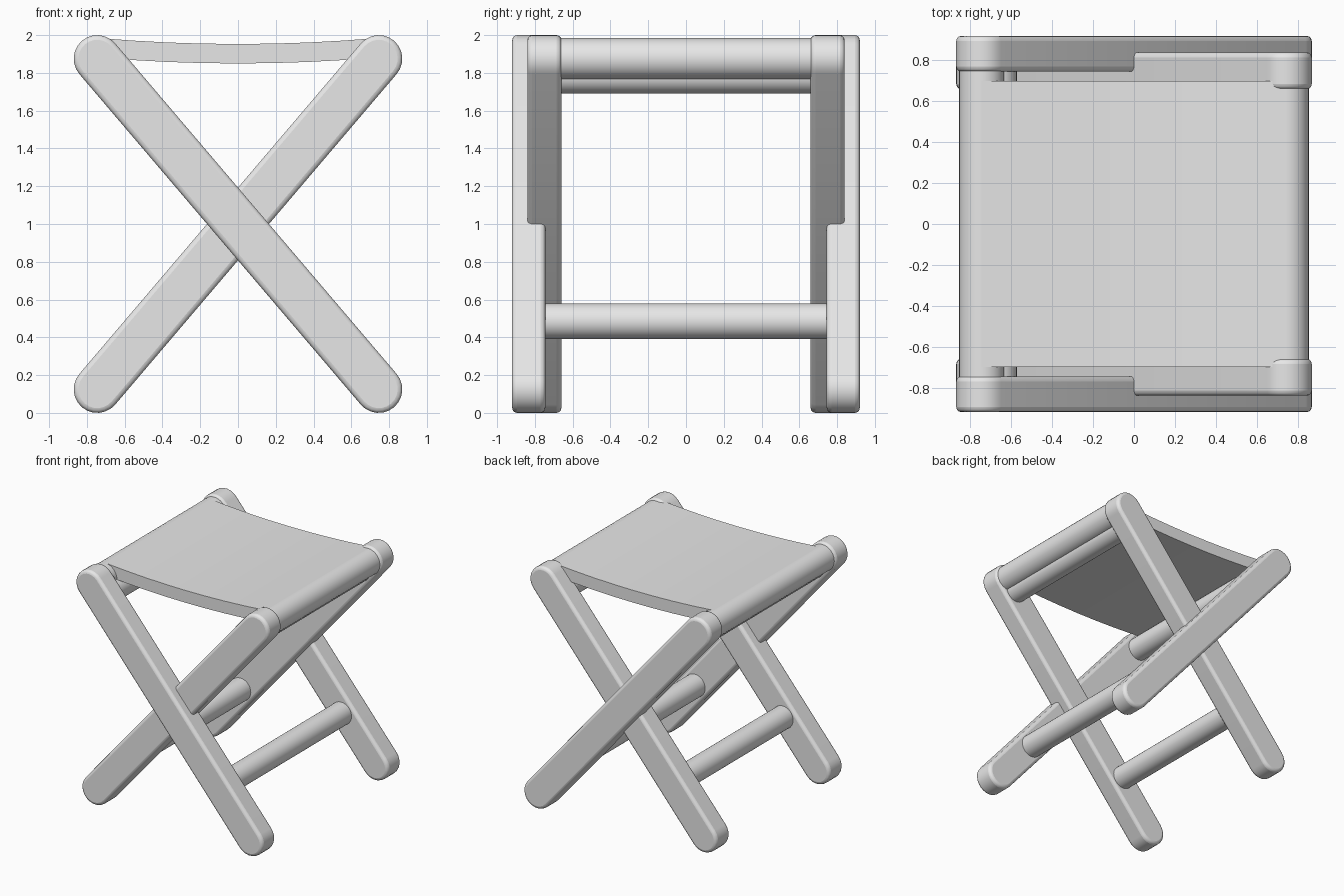
import bpy
import bmesh
import math
from mathutils import Vector

cube = bpy.data.objects.get("Cube")
if cube:
    bpy.data.objects.remove(cube, do_unlink=True)

# One plain grey for the whole stool
grey = bpy.data.materials.new("plain grey")
grey.use_nodes = True
grey.diffuse_color = (0.8, 0.8, 0.8, 1)
grey.node_tree.nodes["Principled BSDF"].inputs["Base Color"].default_value = (0.8, 0.8, 0.8, 1)

HALF_SPAN = 0.745      # bar axis distance from the centre
RADIUS = 0.125         # rounded leg ends
LOW, HIGH = RADIUS, 2 - RADIUS
CENTRE = (LOW + HIGH) / 2


def extrude_profile(name, points, y0, y1, bevel=0):
    """Prism along y from an outline given in x and z."""
    bm = bmesh.new()
    face = bm.faces.new([bm.verts.new((x, y0, z)) for x, z in points])
    new = bmesh.ops.extrude_face_region(bm, geom=[face])["geom"]
    verts = [v for v in new if isinstance(v, bmesh.types.BMVert)]
    bmesh.ops.translate(bm, verts=verts, vec=(0, y1 - y0, 0))
    bmesh.ops.recalc_face_normals(bm, faces=bm.faces)
    mesh = bpy.data.meshes.new(name)
    bm.to_mesh(mesh)
    bm.free()
    obj = bpy.data.objects.new(name, mesh)
    bpy.context.collection.objects.link(obj)
    mesh.materials.append(grey)
    if bevel:
        mod = obj.modifiers.new("soft edges", "BEVEL")
        mod.width = bevel
        mod.segments = 3
        mod.limit_method = "ANGLE"
        mod.angle_limit = math.radians(40)
    bpy.ops.object.select_all(action="DESELECT")
    obj.select_set(True)
    bpy.context.view_layer.objects.active = obj
    bpy.ops.object.shade_smooth_by_angle(angle=math.radians(35))
    return obj


def circle(x, z, radius, sides=32):
    steps = [math.tau * i / sides for i in range(sides)]
    return [(x + radius * math.cos(a), z + radius * math.sin(a)) for a in steps]


def capsule(start, end, radius, steps=12):
    """Outline of a bar with rounded ends."""
    axis = Vector(end) - Vector(start)
    heading = math.atan2(axis.y, axis.x)
    points = []
    for centre, turn in ((end, -math.pi / 2), (start, math.pi / 2)):
        for i in range(steps + 1):
            a = heading + turn + math.pi * i / steps
            points.append((centre[0] + radius * math.cos(a),
                           centre[1] + radius * math.sin(a)))
    return points


# Two crossing frames: the outer one leans left, the inner one leans right
for frame, side, inside, outside in (("outer", -1, 0.745, 0.92),
                                     ("inner", 1, 0.66, 0.84)):
    outline = capsule((-side * HALF_SPAN, LOW), (side * HALF_SPAN, HIGH), RADIUS)
    extrude_profile(f"{frame}_front_leg", outline, -outside, -inside, 0.025)
    extrude_profile(f"{frame}_back_leg", outline, inside, outside, 0.025)

    # Seat bar at the top, brace just below it and stretcher near the floor
    reach = inside + 0.04
    slope = HALF_SPAN / (HIGH - CENTRE)
    for part, z, radius in (("seat_bar", HIGH, 0.11),
                            ("upper_brace", 1.785, 0.095),
                            ("stretcher", 0.485, 0.095)):
        x = side * slope * (z - CENTRE)
        extrude_profile(f"{frame}_{part}", circle(x, z, radius), -reach, reach)

# Sagging seat slung between the two seat bars
STEPS = 8
top = []
for i in range(STEPS + 1):
    t = 2 * i / STEPS - 1
    top.append((t * HALF_SPAN, 1.953 + 0.032 * t * t))
bottom = [(x, z - 0.103) for x, z in reversed(top)]
extrude_profile("seat_fabric", top + bottom, -0.7, 0.7)
